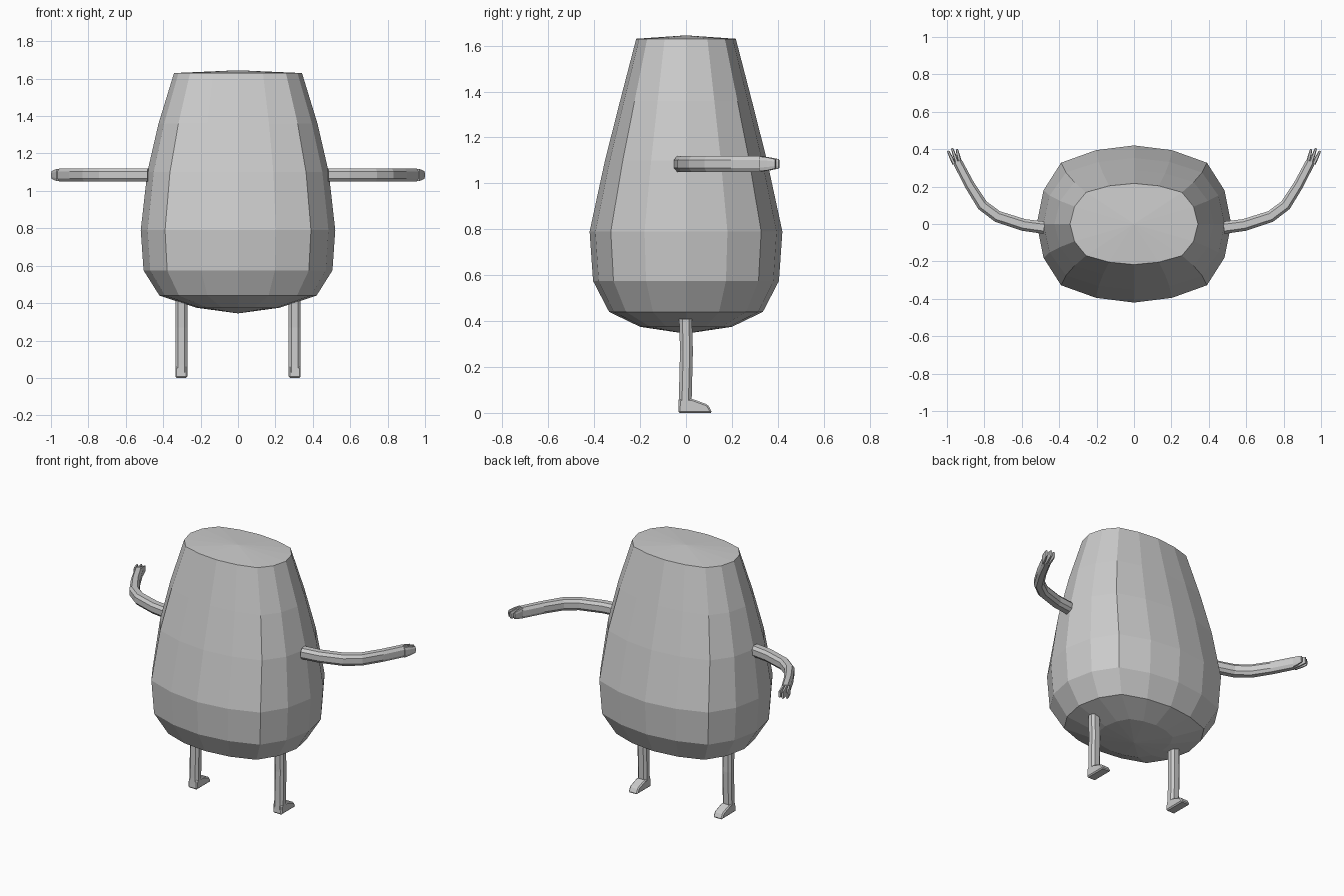
import bpy
import bmesh
from mathutils import Vector

cube = bpy.data.objects.get("Cube")
if cube:
    bpy.data.objects.remove(cube, do_unlink=True)

grey = bpy.data.materials.new("plain grey")
grey.use_nodes = True
colour = (0.6, 0.6, 0.6, 1)
grey.diffuse_color = colour
grey.node_tree.nodes["Principled BSDF"].inputs["Base Color"].default_value = colour


def loft(bm, rings, start=None, end=None):
    """Skin rings of points; each end is a flat cap or a fan to an apex."""
    loops = [[bm.verts.new(p) for p in ring] for ring in rings]
    n = len(loops[0])
    for a, b in zip(loops, loops[1:]):
        for i in range(n):
            j = (i + 1) % n
            bm.faces.new((a[i], a[j], b[j], b[i]))
    for loop, apex in ((loops[0], start), (loops[-1], end)):
        if apex is None:
            bm.faces.new(loop)
        else:
            tip = bm.verts.new(apex)
            for i in range(n):
                bm.faces.new((loop[i], loop[(i + 1) % n], tip))


def finish(name, bm, mirrored=False):
    bmesh.ops.recalc_face_normals(bm, faces=bm.faces)
    mesh = bpy.data.meshes.new(name)
    bm.to_mesh(mesh)
    bm.free()
    mesh.materials.append(grey)
    obj = bpy.data.objects.new(name, mesh)
    bpy.context.collection.objects.link(obj)
    if mirrored:
        obj.modifiers.new("mirror", "MIRROR")
    return obj


# Chamfered rectangle used by the limbs
OCTAGON = [(1, -.5), (1, .5), (.55, 1), (-.55, 1),
           (-1, .5), (-1, -.5), (-.55, -1), (.55, -1)]


def level_sweep(bm, stations):
    """Sweep along a level path; a station is x, y, z, half width, half height."""
    points = [Vector(s[:3]) for s in stations]
    rings = []
    for i, (x, y, z, w, h) in enumerate(stations):
        along = points[min(i + 1, len(points) - 1)] - points[max(i - 1, 0)]
        side = along.cross(Vector((0, 0, 1))).normalized()
        rings.append([points[i] + side * u * w + Vector((0, 0, v * h))
                      for u, v in OCTAGON])
    loft(bm, rings)


# Body: a rounded sixteen-sided section scaled at each height
quarter = [(1, 0), (.93, .43), (.75, .78), (.39, .94)]
section = quarter + [(0, 1)] + [(-x, y) for x, y in quarter[:0:-1]]
section += [(-x, -y) for x, y in section]
levels = [(.375, .22, .2), (.44, .42, .335), (.575, .505, .405),
          (.79, .52, .42), (1.1, .485, .353), (1.36, .425, .287),
          (1.63, .342, .217)]
bm = bmesh.new()
loft(bm, [[(x * rx, y * ry, z) for x, y in section] for z, rx, ry in levels],
     start=(0, 0, .345), end=(0, 0, 1.645))
finish("body", bm)

# Arms, curving towards the back
bm = bmesh.new()
level_sweep(bm, [(x, y, 1.085, w, .035) for x, y, w in
                 ((.48, -.02, .033), (.59, -.005, .032), (.73, .04, .031),
                  (.81, .1, .03), (.88, .21, .027), (.945, .335, .025))])
finish("arms", bm, mirrored=True)

# Three fingers on each hand
bm = bmesh.new()
for bx, by, tx, ty in ((.932, .335, .947, .4), (.947, .33, .973, .405),
                       (.962, .322, .994, .39)):
    level_sweep(bm, [(bx, by, 1.085, .01, .032),
                     ((bx + tx) / 2, (by + ty) / 2, 1.085, .009, .028),
                     (tx, ty, 1.085, .006, .02)])
finish("fingers", bm, mirrored=True)

# Legs
bm = bmesh.new()
loft(bm, [[(.303 + u * .032, y + v * .028, z) for u, v in OCTAGON]
          for y, z in ((-.005, .03), (-.003, .07), (.002, .27), (-.002, .41))])
finish("legs", bm, mirrored=True)

# Feet: a side profile given width
profile = [(-.034, 0), (.115, 0), (.095, .036), (.03, .06), (-.03, .06)]
bm = bmesh.new()
loft(bm, [[(x, y, z) for y, z in profile] for x in (.271, .335)])
feet = finish("feet", bm, mirrored=True)
bevel = feet.modifiers.new("soft edges", "BEVEL")
bevel.width = .007
bevel.segments = 1
